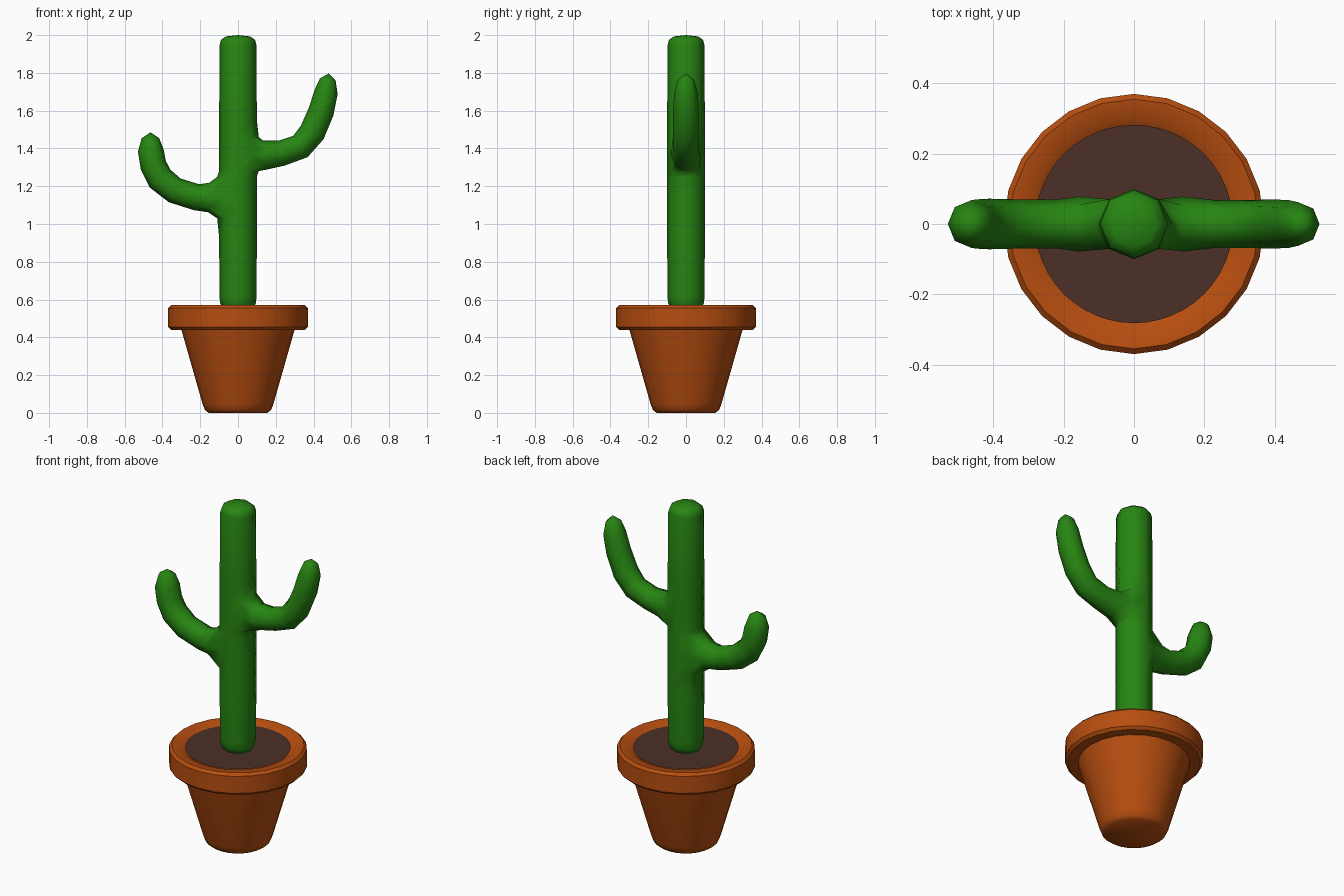
import bpy
import bmesh
from math import cos, sin, pi, radians
from mathutils import Vector

cube = bpy.data.objects.get("Cube")
if cube:
    bpy.data.objects.remove(cube, do_unlink=True)


def material(name, rgb):
    mat = bpy.data.materials.new(name)
    mat.use_nodes = True
    color = (*rgb, 1.0)
    mat.diffuse_color = color
    bsdf = mat.node_tree.nodes["Principled BSDF"]
    bsdf.inputs["Base Color"].default_value = color
    bsdf.inputs["Roughness"].default_value = 0.8
    return mat


def finish(bm, name, mat, angle=180):
    bmesh.ops.recalc_face_normals(bm, faces=bm.faces)
    mesh = bpy.data.meshes.new(name)
    bm.to_mesh(mesh)
    bm.free()
    mesh.materials.append(mat)
    obj = bpy.data.objects.new(name, mesh)
    bpy.context.collection.objects.link(obj)
    bpy.ops.object.select_all(action="DESELECT")
    obj.select_set(True)
    bpy.context.view_layer.objects.active = obj
    bpy.ops.object.shade_smooth_by_angle(angle=radians(angle))
    return obj


def bridge(bm, a, b):
    n = len(a)
    for i in range(n):
        j = (i + 1) % n
        bm.faces.new((a[i], a[j], b[j], b[i]))


def lathe(bm, profile, sides):
    """Stack rings of (radius, height); returns the list of rings."""
    rings = []
    for r, z in profile:
        rings.append([bm.verts.new((r * cos(2 * pi * k / sides),
                                    r * sin(2 * pi * k / sides), z))
                      for k in range(sides)])
    for a, b in zip(rings, rings[1:]):
        bridge(bm, a, b)
    return rings


def grow_arm(bm, loop, path, tip, side):
    """Sweep rings of (x, z, radius) out of an open loop and close at the tip."""
    points = [Vector((x, 0, z)) for x, z, r in path] + [Vector((tip[0], 0, tip[1]))]
    previous = loop
    for i, (x, z, r) in enumerate(path):
        t = (points[i + 1] - points[max(i - 1, 0)]).normalized()
        up = Vector((-t.z, 0, t.x)) * side
        ring = [bm.verts.new(points[i] + r * (cos(k * pi / 4) * Vector((0, 1, 0))
                                              + sin(k * pi / 4) * up))
                for k in range(8)]
        bridge(bm, previous, ring)
        previous = ring
    end = bm.verts.new(points[-1])
    for k in range(8):
        bm.faces.new((previous[k], previous[(k + 1) % 8], end))


green = material("cactus green", (0.02, 0.235, 0.006))
clay = material("terracotta", (0.47, 0.075, 0.005))
earth = material("dark soil", (0.07, 0.03, 0.02))

# Pot: tapered body, bevelled rim and rolled inner lip
bm = bmesh.new()
rings = lathe(bm, [(0.155, 0.0), (0.175, 0.015), (0.187, 0.045), (0.3, 0.44),
                   (0.355, 0.44), (0.37, 0.455), (0.37, 0.555), (0.355, 0.57),
                   (0.3, 0.563), (0.265, 0.535)], 24)
bm.faces.new(rings[0])
finish(bm, "pot", clay, 40)

# Soil disc
bm = bmesh.new()
bmesh.ops.create_circle(bm, cap_ends=True, segments=48, radius=0.282)
bmesh.ops.translate(bm, verts=bm.verts, vec=(0, 0, 0.557))
finish(bm, "soil", earth)

# Cactus: eight-sided trunk with rings placed where the arms branch off
bm = bmesh.new()
left_arm_z = (1.28, 1.37, 1.46)
right_arm_z = (1.03, 1.14, 1.25)
body = [(0.1, z) for z in (0.93,) + right_arm_z + left_arm_z + (1.55,)]
trunk = lathe(bm, [(0.08, 0.55), (0.095, 0.58), (0.098, 0.62)] + body
              + [(0.097, 1.95), (0.09, 1.975), (0.065, 1.993)], 8)
bm.faces.new(trunk[0])
top = bm.verts.new((0, 0, 2.0))
for k in range(8):
    bm.faces.new((trunk[-1][k], trunk[-1][(k + 1) % 8], top))


def open_loop(low, direction, side):
    """Remove the four faces round one trunk vertex and return their border."""
    lo, mid, hi = trunk[low:low + 3]
    c = direction
    plus, minus = (c + side) % 8, (c - side) % 8
    bm.verts.remove(mid[c])
    for ring in (lo, hi):
        ring[c].co.x += 0.01 * side
    return [mid[plus], hi[plus], hi[c], hi[minus],
            mid[minus], lo[minus], lo[c], lo[plus]]


# Arms, each curving outward and up
grow_arm(bm, open_loop(7, 0, 1),
         [(0.14, 1.365, 0.078), (0.23, 1.375, 0.068), (0.33, 1.41, 0.068),
          (0.393, 1.485, 0.07), (0.44, 1.595, 0.068), (0.467, 1.7, 0.062),
          (0.475, 1.765, 0.042)], (0.48, 1.797), 1)
grow_arm(bm, open_loop(4, 4, -1),
         [(-0.155, 1.14, 0.078), (-0.22, 1.142, 0.07), (-0.335, 1.178, 0.07),
          (-0.412, 1.24, 0.072), (-0.448, 1.31, 0.07), (-0.462, 1.39, 0.068),
          (-0.464, 1.455, 0.046)], (-0.463, 1.485), -1)
finish(bm, "cactus", green)
